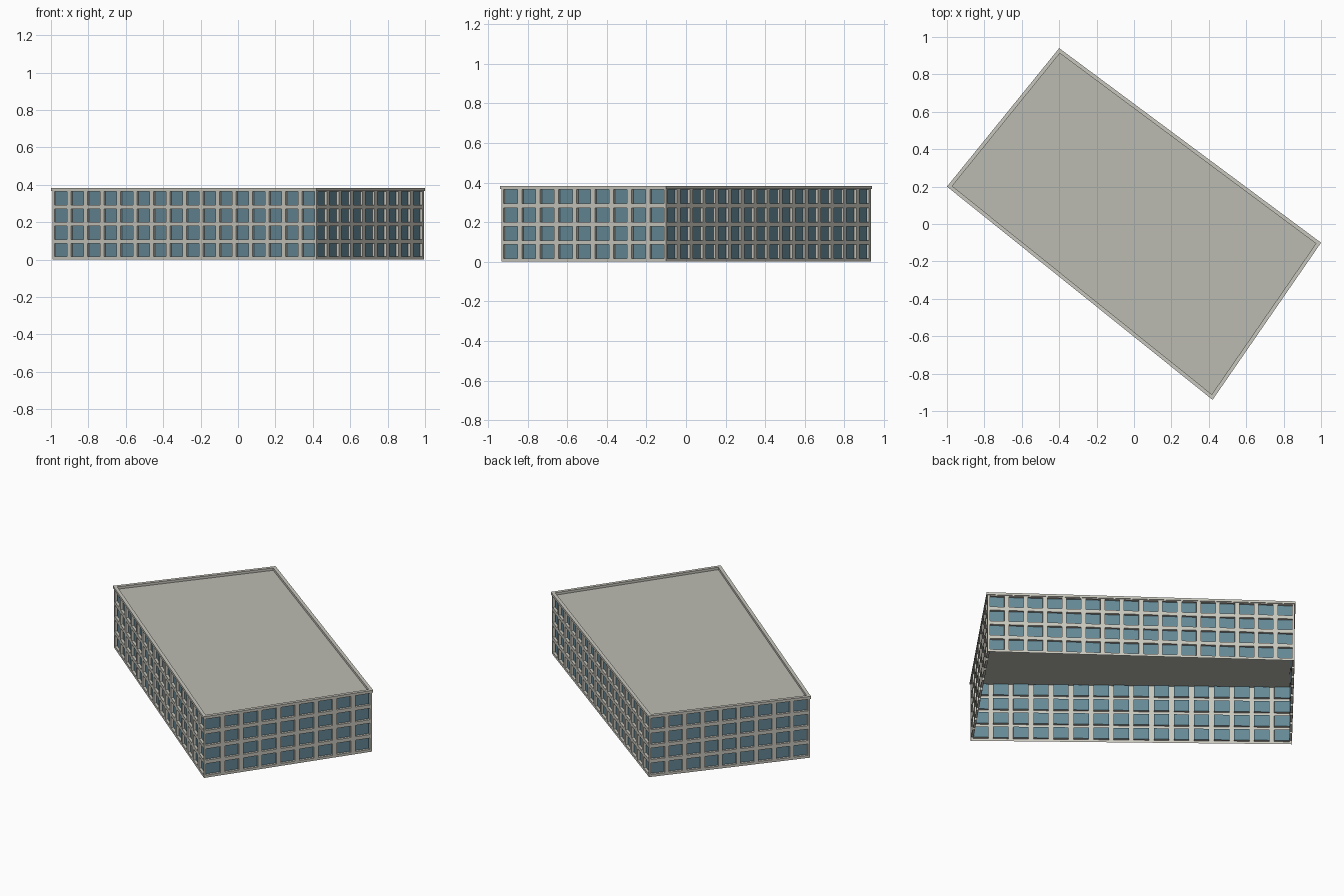
import bpy, bmesh
from mathutils import Vector
from mathutils.geometry import intersect_line_line_2d, intersect_line_line

if "Cube" in bpy.data.objects:
    bpy.data.objects.remove(bpy.data.objects["Cube"])

# Footprint corners, counterclockwise from the west
FOOTPRINT = [Vector(p) for p in ((-1, 0.2, 0), (0.42, -0.94, 0), (1, -0.1, 0), (-0.4, 0.94, 0))]
COLUMNS = (16, 9, 16, 9)
FLOORS, FLOOR_H = 4, 0.0925
ROOF_Z, TOP_Z = 0.368, 0.383
RECESS = 0.015


def material(name, rgb):
    m = bpy.data.materials.new(name)
    m.use_nodes = True
    m.diffuse_color = (*rgb, 1)
    m.node_tree.nodes["Principled BSDF"].inputs["Base Color"].default_value = (*rgb, 1)
    return m


WALL = material("pale concrete", (0.58, 0.57, 0.51))
GLASS = material("blue glass", (0.13, 0.25, 0.31))
ROOF = material("grey roofing", (0.5, 0.5, 0.45))


def finish(name, bm, *mats):
    mesh = bpy.data.meshes.new(name)
    bm.to_mesh(mesh)
    bm.free()
    for m in mats:
        mesh.materials.append(m)
    obj = bpy.data.objects.new(name, mesh)
    bpy.context.collection.objects.link(obj)


def outward(a, b):
    d = (b - a).normalized()
    return Vector((d.y, -d.x, 0))


def inset_outline(points, dist):
    """Move every edge of the outline inward and return the new corners."""
    edges = []
    for i, a in enumerate(points):
        b = points[(i + 1) % len(points)]
        shift = -outward(a, b) * dist
        edges.append((a + shift, b + shift))
    return [intersect_line_line(*edges[i - 1], *edges[i])[0] for i in range(len(points))]


def window_wall(name, a, b, columns):
    """Grid of wall faces with each window cell pushed inward."""
    bm = bmesh.new()
    us = [0.0] + [(c + f) / columns for c in range(columns) for f in (0.12, 0.88)] + [1.0]
    zs = [0.0] + [(r + f) * FLOOR_H for r in range(FLOORS) for f in (0.17, 0.93)] + [ROOF_Z + 0.004]
    grid = [[bm.verts.new(a.lerp(b, u) + Vector((0, 0, z))) for u in us] for z in zs]
    panes = []
    for r in range(len(zs) - 1):
        for c in range(len(us) - 1):
            f = bm.faces.new((grid[r][c], grid[r][c + 1], grid[r + 1][c + 1], grid[r + 1][c]))
            if r % 2 and c % 2:
                panes.append(f)
    pushed = bmesh.ops.extrude_discrete_faces(bm, faces=panes)["faces"]
    for f in pushed:
        f.material_index = 1
        bmesh.ops.translate(bm, verts=f.verts, vec=-outward(a, b) * RECESS)
    finish(name, bm, WALL, GLASS)


# Four window walls
corners = inset_outline(FOOTPRINT, 0.005)
names = ("front_left_wall", "front_right_wall", "back_right_wall", "back_left_wall")
for i, name in enumerate(names):
    window_wall(name, corners[i], corners[(i + 1) % 4], COLUMNS[i])

# Flat roof
bm = bmesh.new()
bm.faces.new([bm.verts.new((p.x, p.y, ROOF_Z)) for p in corners])
finish("roof", bm, ROOF)

# Parapet rim around the roof
bm = bmesh.new()
inner = inset_outline(FOOTPRINT, 0.02)
loops = [[bm.verts.new((p.x, p.y, z)) for p in pts]
         for pts, z in ((FOOTPRINT, ROOF_Z), (FOOTPRINT, TOP_Z), (inner, TOP_Z), (inner, ROOF_Z))]
for k in range(4):
    lo, hi = loops[k], loops[(k + 1) % 4]
    for i in range(4):
        j = (i + 1) % 4
        bm.faces.new((lo[i], lo[j], hi[j], hi[i]))
finish("parapet", bm, WALL)
